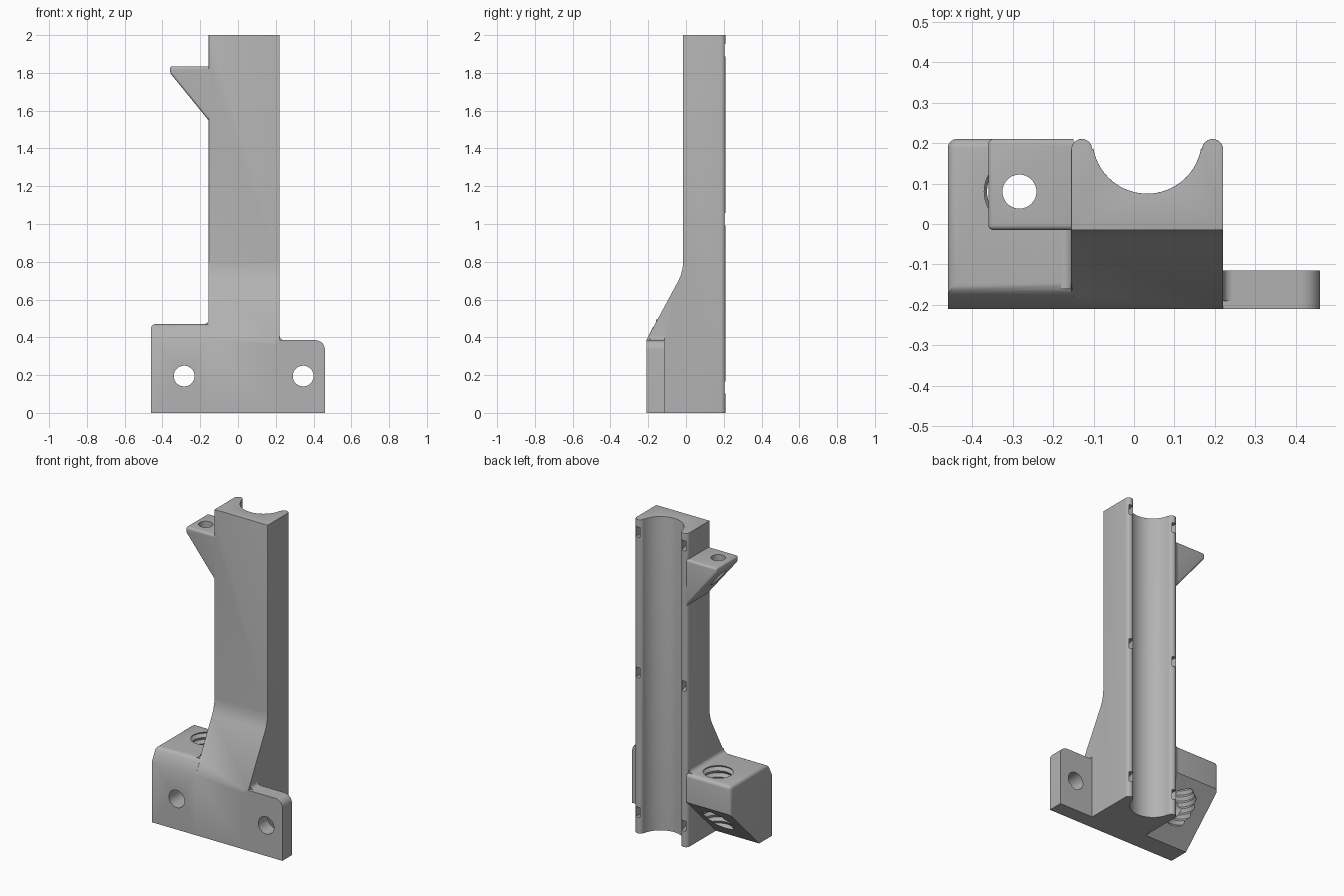
import bpy, bmesh, math
from mathutils import Matrix, Vector

old = bpy.data.objects.get("Cube")
if old:
    bpy.data.objects.remove(old)

grey = bpy.data.materials.new("plain grey")
grey.use_nodes = True
grey.diffuse_color = (0.45, 0.45, 0.45, 1)
grey.node_tree.nodes["Principled BSDF"].inputs["Base Color"].default_value = grey.diffuse_color


def finish(bm, name):
    bmesh.ops.recalc_face_normals(bm, faces=bm.faces)
    mesh = bpy.data.meshes.new(name)
    bm.to_mesh(mesh)
    bm.free()
    mesh.materials.append(grey)
    obj = bpy.data.objects.new(name, mesh)
    bpy.context.collection.objects.link(obj)
    return obj


def prism(name, pts, axis, lo, hi, radius=0, rule=None):
    """Extrude a profile along an axis; round the edges the rule picks."""
    def place(p, t):
        return {"x": (t, p[0], p[1]), "y": (p[0], t, p[1]), "z": (p[0], p[1], t)}[axis]
    bm = bmesh.new()
    a = [bm.verts.new(place(p, lo)) for p in pts]
    b = [bm.verts.new(place(p, hi)) for p in pts]
    bm.faces.new(a)
    bm.faces.new(b)
    for i in range(len(pts)):
        j = (i + 1) % len(pts)
        bm.faces.new((a[i], a[j], b[j], b[i]))
    bmesh.ops.recalc_face_normals(bm, faces=bm.faces)
    if radius:
        edges = [e for e in bm.edges if e.calc_face_angle(0) > 0.5
                 and rule((e.verts[0].co + e.verts[1].co) / 2)]
        bmesh.ops.bevel(bm, geom=edges, offset=radius, segments=4, profile=0.5,
                        affect="EDGES", clamp_overlap=True)
    return finish(bm, name)


def revolve(name, profile, centre, closed=False):
    """Spin a (radius, height) profile about a vertical axis."""
    bm = bmesh.new()
    v = [bm.verts.new((r, 0, z)) for r, z in profile]
    pairs = list(zip(v, v[1:])) + ([(v[-1], v[0])] if closed else [])
    edges = [bm.edges.new(p) for p in pairs]
    bmesh.ops.spin(bm, geom=v + edges, cent=(0, 0, 0), axis=(0, 0, 1),
                   angle=math.tau, steps=48)
    bmesh.ops.remove_doubles(bm, verts=bm.verts, dist=1e-4)
    bmesh.ops.translate(bm, verts=bm.verts, vec=centre)
    return finish(bm, name)


def arc(cx, cy, r, start, end, n):
    angles = [math.radians(start + (end - start) * i / n) for i in range(n + 1)]
    return [(cx + r * math.cos(t), cy + r * math.sin(t)) for t in angles]


def circle(cx, cy, r):
    return arc(cx, cy, r, 0, 352.5, 47)


def combine(target, other, operation):
    mod = target.modifiers.new(operation.lower(), "BOOLEAN")
    mod.operation, mod.solver, mod.object = operation, "EXACT", other
    bpy.context.view_layer.objects.active = target
    bpy.ops.object.modifier_apply(modifier=mod.name)
    bpy.data.objects.remove(other)


LEFT, RIGHT, FRONT, BACK = -0.155, 0.22, -0.015, 0.21
MID = (LEFT + RIGHT) / 2

# Column with a half-round channel down its back and rounded rails
rail = 0.026
section = ([(LEFT, FRONT), (RIGHT, FRONT)]
           + arc(RIGHT - rail, BACK - rail, rail, 0, 180, 12)
           + arc(MID, BACK, 0.135, -10, -170, 32)
           + arc(LEFT + rail, BACK - rail, rail, 0, 180, 12))
bracket = prism("clamp_bracket", section, "z", 0, 2, 0.013,
                lambda c: c.z > 1.99 or c.y < FRONT + 0.001 and c.z > 0.01)

# Sloping foot in front of the column
foot = prism("sloping_foot", [(-0.21, 0), (-0.21, 0.385), (-0.04, 0.7), (-0.027, 0.73),
                              (-0.018, 0.765), (FRONT, 0.8), (0.03, 0.8), (0.03, 0)],
             "x", LEFT, RIGHT)

# Side block with an underside cut away at an angle
block = prism("side_block", [(-0.21, 0), (-0.21, 0.385), (-0.167, 0.47), (BACK, 0.47),
                             (BACK, 0.29), (-0.08, 0)],
              "x", -0.46, LEFT + 0.006, 0.022,
              lambda c: c.x < LEFT and (c.z > 0.46 or c.y > 0.2 and c.x < -0.45))

# Thin mounting ear with one rounded corner
ear = prism("mounting_ear", [(RIGHT - 0.03, 0), (0.46, 0)]
            + arc(0.41, 0.335, 0.05, 0, 90, 8) + [(RIGHT - 0.03, 0.385)],
            "y", -0.21, -0.115)

# Triangular tab near the top
tab = prism("upper_tab", [(-0.36, 1.835), (-0.36, 1.8), (LEFT + 0.006, 1.54),
                          (LEFT + 0.006, 1.835)],
            "y", FRONT, BACK, 0.013, lambda c: c.x < LEFT)

# Small fillets where the block and ear meet the column
r = 0.025
block_fillet = prism("block_fillet", [(LEFT + 0.005, 0.465)]
                     + arc(LEFT - r, 0.47 + r, r, 0, -90, 6), "y", -0.16, 0.19)
ear_fillet = prism("ear_fillet", [(RIGHT - 0.005, 0.38)]
                   + arc(RIGHT + r, 0.385 + r, r, 180, 270, 6), "y", -0.19, -0.115)

for part in (foot, block, ear, tab, block_fillet, ear_fillet):
    combine(bracket, part, "UNION")

# Screw holes through the base and the tab
cutters = [prism("screw_hole", circle(x, 0.195, 0.055), "y", -0.3, 0.3)
           for x in (-0.285, 0.345)]
cutters.append(prism("tab_hole", circle(-0.283, 0.08, 0.042), "z", 1.4, 1.9))

# Threaded hole through the side block
thread = [(0.094 if i % 2 else 0.08, 0.02 * i) for i in range(-1, 26)]
cutters.append(revolve("threaded_hole", [(0, thread[0][1])] + thread + [(0, thread[-1][1])],
                       (-0.283, 0.08, 0)))

# Curved strap tunnels that wrap behind the channel
for z in (0.135, 1.025, 1.92):
    loop = [(0.147, -0.032), (0.177, -0.032), (0.177, 0.032), (0.147, 0.032)]
    cutters.append(revolve("strap_tunnel", loop, (MID, BACK, z), True))

for cutter in cutters:
    combine(bracket, cutter, "DIFFERENCE")

bpy.ops.object.select_all(action="DESELECT")
bracket.select_set(True)
bpy.context.view_layer.objects.active = bracket
bpy.ops.object.shade_smooth_by_angle(angle=math.radians(35))
